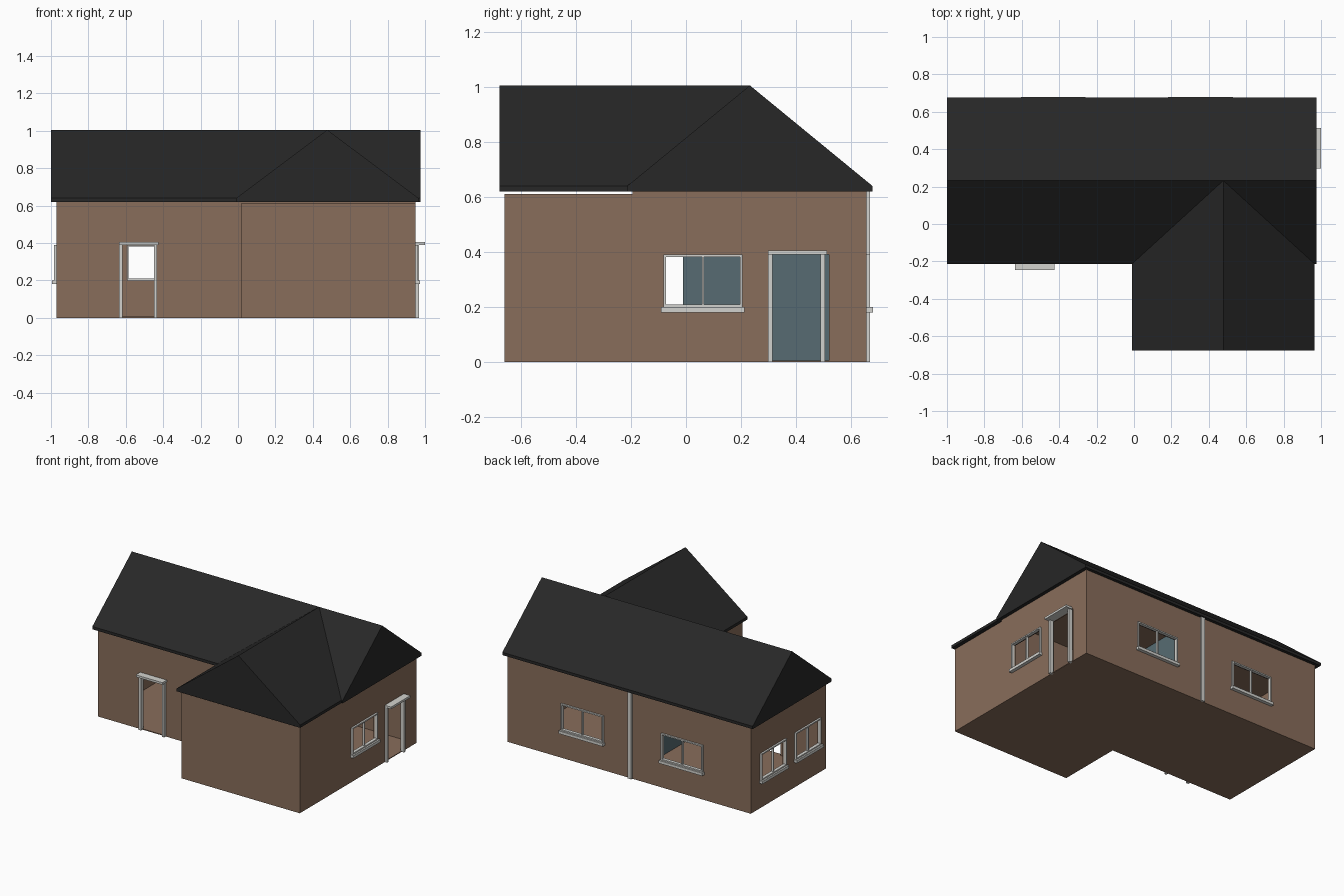
import bpy, bmesh

if "Cube" in bpy.data.objects:
    bpy.data.objects.remove(bpy.data.objects["Cube"])


def material(name, rgb):
    m = bpy.data.materials.new(name)
    m.diffuse_color = (*rgb, 1)
    m.use_nodes = True
    m.node_tree.nodes["Principled BSDF"].inputs["Base Color"].default_value = m.diffuse_color
    return m


WALL = material("brown_wall", (0.25, 0.154, 0.104))
ROOF = material("dark_roof", (0.02, 0.02, 0.02))
TRIM = material("light_grey_trim", (0.65, 0.65, 0.62))
TEAL = material("teal_partition", (0.095, 0.148, 0.168))


def finish(name, bm, mat):
    bmesh.ops.recalc_face_normals(bm, faces=bm.faces)
    me = bpy.data.meshes.new(name)
    bm.to_mesh(me)
    bm.free()
    me.materials.append(mat)
    ob = bpy.data.objects.new(name, me)
    bpy.context.scene.collection.objects.link(ob)
    return ob


def add_box(bm, lo, hi):
    lo, hi = [min(a, b) for a, b in zip(lo, hi)], [max(a, b) for a, b in zip(lo, hi)]
    for v in bmesh.ops.create_cube(bm, size=1)["verts"]:
        v.co = [lo[i] if v.co[i] < 0 else hi[i] for i in range(3)]


def boxes(name, parts, mat):
    bm = bmesh.new()
    for lo, hi in parts:
        add_box(bm, lo, hi)
    return finish(name, bm, mat)


# Outer wall planes: normal axis, position, outward direction
SIDES = {"front": (1, -0.195, -1), "back": (1, 0.655, 1),
         "left": (0, -0.97, -1), "right": (0, 0.95, 1)}


def on_wall(side, u0, u1, n0, n1, z0, z1):
    """Box given along the wall (u), outward from it (n) and in height (z)."""
    axis, pos, out = SIDES[side]
    a, b = pos + out * n0, pos + out * n1
    if axis == 1:
        return (u0, a, z0), (u1, b, z1)
    return (a, u0, z0), (b, u1, z1)


cuts = [((-0.95, -0.175, 0.006), (0.93, 0.635, 0.61))]   # room inside


def window(side, u0, u1, z0=0.2, z1=0.39):
    cuts.append(on_wall(side, u0 + 0.004, u1 - 0.004, -0.05, 0.05, z0, z1 - 0.004))
    mid, w = (u0 + u1) / 2, 0.009
    n = (-0.01, 0.013)
    boxes(side + "_window_frame", [
        on_wall(side, u0, u0 + w, *n, z0, z1),
        on_wall(side, u1 - w, u1, *n, z0, z1),
        on_wall(side, u0 + w, u1 - w, *n, z1 - w, z1),
        on_wall(side, u0 + w, u1 - w, *n, z0, z0 + w),
        on_wall(side, mid - 0.004, mid + 0.004, -0.008, 0.008, z0 + w, z1 - w)], TRIM)
    boxes(side + "_window_sill",
          [on_wall(side, u0 - 0.008, u1 + 0.008, -0.01, 0.024, z0 - 0.02, z0)], TRIM)


def door(side, u0, u1, opening):
    cuts.append(on_wall(side, *opening, -0.05, 0.05, 0.006, 0.39))
    boxes(side + "_door_frame", [
        on_wall(side, u0, u0 + 0.018, -0.01, 0.018, 0, 0.39),
        on_wall(side, u1 - 0.025, u1 - 0.008, -0.01, 0.018, 0, 0.39)], TRIM)
    boxes(side + "_door_canopy", [on_wall(side, u0, u1, -0.01, 0.05, 0.39, 0.405)], TRIM)


# Windows and doors
window("back", -0.595, -0.268)
window("back", 0.19, 0.522)
window("left", 0.265, 0.55)
window("left", -0.125, 0.16)
window("right", -0.082, 0.205)
door("front", -0.635, -0.425, (-0.625, -0.435))
door("right", 0.297, 0.513, (0.307, 0.52))

# Main walls, hollowed and pierced
walls = boxes("main_walls", [((-0.97, -0.195, 0), (0.95, 0.655, 0.62))], WALL)
for i, (lo, hi) in enumerate(cuts):
    cutter = boxes("opening_cutter_%d" % i, [(lo, hi)], WALL)
    cutter.hide_render = True
    cutter.hide_set(True)
    mod = walls.modifiers.new("opening", "BOOLEAN")
    mod.operation = "DIFFERENCE"
    mod.solver = "EXACT"
    mod.object = cutter
dg = bpy.context.evaluated_depsgraph_get()
walls.data = bpy.data.meshes.new_from_object(walls.evaluated_get(dg))
walls.modifiers.clear()
for ob in list(bpy.data.objects):
    if ob.name.startswith("opening_cutter"):
        bpy.data.objects.remove(ob)

# Front wing and inner partition
boxes("wing_walls", [((0.015, -0.66, 0), (0.95, -0.195, 0.61))], WALL)
boxes("inner_partition", [((0.0, -0.01, 0.006), (0.016, 0.635, 0.61))], TEAL)


# Gable roofs: five-point profile pushed along the ridge
def gable_roof(name, a0, a1, start, end, along_x):
    profile = [(a0, 0.62), (a1, 0.62), (a1, 0.64), ((a0 + a1) / 2, 1.005), (a0, 0.64)]
    bm = bmesh.new()
    verts = [bm.verts.new((start, a, z) if along_x else (a, start, z)) for a, z in profile]
    face = bm.faces.new(verts)
    res = bmesh.ops.extrude_face_region(bm, geom=[face])
    step = end - start
    bmesh.ops.translate(bm, vec=(step, 0, 0) if along_x else (0, step, 0),
                        verts=[g for g in res["geom"] if isinstance(g, bmesh.types.BMVert)])
    finish(name, bm, ROOF)


gable_roof("main_roof", -0.213, 0.677, -1.0, 0.975, True)
gable_roof("wing_roof", -0.01, 0.965, -0.677, 0.23, False)

# Drain pipe on the back wall
boxes("drain_pipe", [on_wall("back", -0.035, -0.008, 0, 0.013, 0, 0.62)], TRIM)
